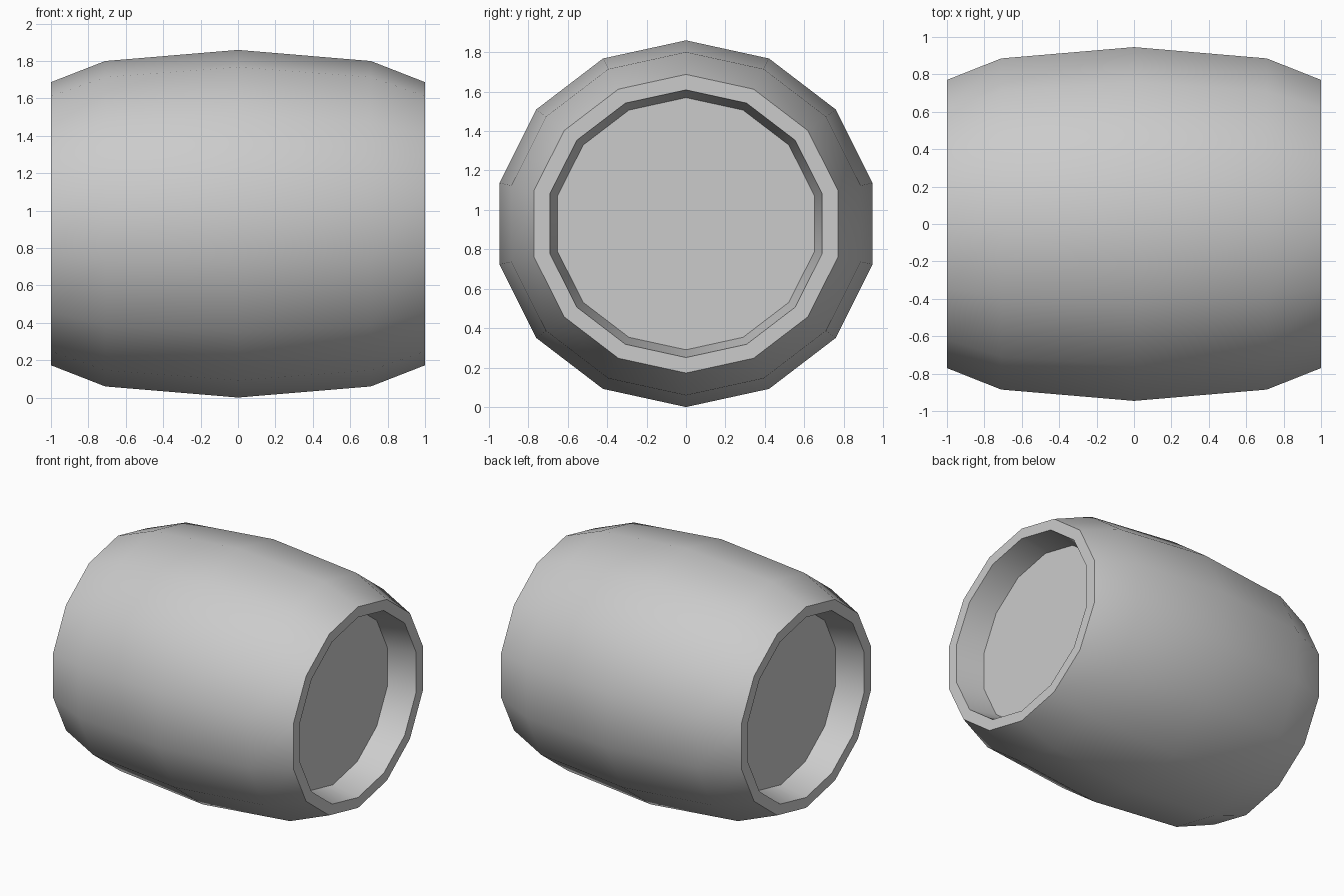
import bpy, bmesh, math

SIDES = 14
CENTRE_Z = 0.93
SQUASH = 0.958  # the cross-section is slightly lower than it is wide

cube = bpy.data.objects.get("Cube")
if cube:
    bpy.data.objects.remove(cube, do_unlink=True)

grey = bpy.data.materials.new("plain grey")
grey.use_nodes = True
grey.diffuse_color = (0.6, 0.6, 0.6, 1)
grey.node_tree.nodes["Principled BSDF"].inputs["Base Color"].default_value = (0.6, 0.6, 0.6, 1)


def add_ring(bm, x, radius):
    """One polygon ring around the x axis, with a corner at the top."""
    ring = []
    for i in range(SIDES):
        a = math.tau * i / SIDES
        ring.append(bm.verts.new((x, radius * math.sin(a),
                                  CENTRE_Z + SQUASH * radius * math.cos(a))))
    return ring


def finish(bm, name):
    bmesh.ops.recalc_face_normals(bm, faces=bm.faces)
    mesh = bpy.data.meshes.new(name)
    bm.to_mesh(mesh)
    bm.free()
    mesh.materials.append(grey)
    obj = bpy.data.objects.new(name, mesh)
    bpy.context.collection.objects.link(obj)
    bpy.ops.object.select_all(action="DESELECT")
    obj.select_set(True)
    bpy.context.view_layer.objects.active = obj
    bpy.ops.object.shade_smooth_by_angle(angle=math.radians(40))
    return obj


# Barrel: bulging wall, rim and recessed head, mirrored to both ends
half = [(0.71, 0.908), (1.0, 0.79), (1.0, 0.708), (0.79, 0.667)]
profile = [(-x, r) for x, r in reversed(half)] + [(0, 0.97)] + half

bm = bmesh.new()
rings = [add_ring(bm, x, r) for x, r in profile]
for a, b in zip(rings, rings[1:]):
    for i in range(SIDES):
        j = (i + 1) % SIDES
        bm.faces.new((a[i], a[j], b[j], b[i]))
bm.faces.new(rings[0])   # recessed heads
bm.faces.new(rings[-1])
finish(bm, "barrel")
